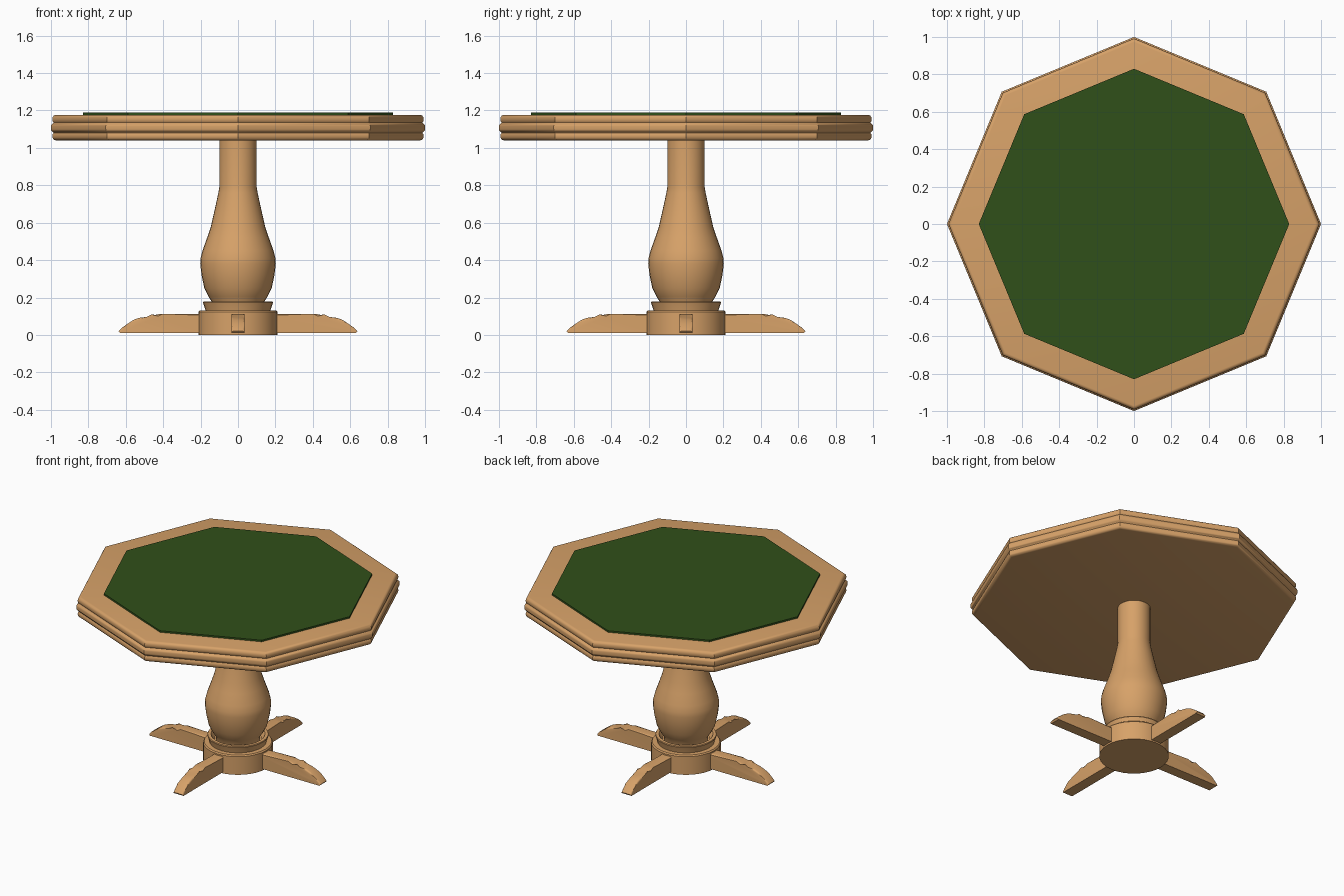
import bpy, bmesh, math

if "Cube" in bpy.data.objects:
    bpy.data.objects.remove(bpy.data.objects["Cube"])


def material(name, color):
    m = bpy.data.materials.new(name)
    m.diffuse_color = color
    m.use_nodes = True
    m.node_tree.nodes["Principled BSDF"].inputs["Base Color"].default_value = m.diffuse_color
    return m


wood = material("wood", (0.68, 0.36, 0.14, 1))
felt = material("felt", (0.03, 0.08, 0.01, 1))


def finish(bm, name, mat, angle=35):
    bmesh.ops.recalc_face_normals(bm, faces=bm.faces)
    me = bpy.data.meshes.new(name)
    bm.to_mesh(me)
    bm.free()
    me.materials.append(mat)
    ob = bpy.data.objects.new(name, me)
    bpy.context.collection.objects.link(ob)
    bpy.ops.object.select_all(action='DESELECT')
    ob.select_set(True)
    bpy.context.view_layer.objects.active = ob
    bpy.ops.object.shade_smooth_by_angle(angle=math.radians(angle))
    return ob


def lathe(name, profile, sides, mat, angle=35):
    """Revolve (radius, z) points around z and cap both ends."""
    bm = bmesh.new()
    rings = []
    for r, z in profile:
        rings.append([bm.verts.new((r * math.cos(2 * math.pi * i / sides),
                                    r * math.sin(2 * math.pi * i / sides), z))
                      for i in range(sides)])
    for a, b in zip(rings, rings[1:]):
        for i in range(sides):
            j = (i + 1) % sides
            bm.faces.new((a[i], a[j], b[j], b[i]))
    bm.faces.new(rings[0])
    bm.faces.new(rings[-1])
    return finish(bm, name, mat, angle)


def slab(r, z0, z1, c):
    """Rounded-edge slab profile from bottom to top."""
    steps = [math.pi / 2 * k / 4 for k in range(5)]
    low = [(r - c + c * math.sin(t), z0 + c - c * math.cos(t)) for t in steps]
    high = [(r - c + c * math.cos(t), z1 - c + c * math.sin(t)) for t in steps]
    return low + high


# Octagonal top: three stacked mouldings in one profile, then the felt
edge = slab(0.992, 1.04, 1.086, 0.02)[:-2] + slab(1.0, 1.086, 1.13, 0.014)[1:-1] \
    + slab(0.992, 1.13, 1.177, 0.02)[2:]
lathe("table_top", edge, 8, wood)
lathe("felt_surface", [(0.83, 1.17), (0.83, 1.188)], 8, felt)

# Turned column
lathe("column", [(0.13, 0.12), (0.135, 0.17), (0.158, 0.205), (0.18, 0.25),
                 (0.195, 0.32), (0.202, 0.38), (0.2, 0.41), (0.19, 0.45),
                 (0.165, 0.52), (0.145, 0.58), (0.12, 0.69), (0.105, 0.76),
                 (0.1, 0.79), (0.1, 1.05)], 32, wood)

# Dished collar and round hub
lathe("collar", [(0.172, 0.12), (0.175, 0.135), (0.187, 0.172), (0.185, 0.178),
                 (0.165, 0.178), (0.145, 0.145), (0.12, 0.14)], 32, wood)
lathe("hub", [(0.212, 0.0), (0.212, 0.122), (0.206, 0.13), (0.17, 0.13)], 32, wood)

# Four feet: side profile extruded to width, bevelled, turned in steps of 90 degrees
foot = [(0.15, 0.01), (0.63, 0.01), (0.638, 0.02), (0.625, 0.035), (0.59, 0.06),
        (0.56, 0.08), (0.53, 0.091), (0.49, 0.096), (0.46, 0.1), (0.43, 0.11),
        (0.40, 0.113), (0.15, 0.113)]
for k, side in enumerate(("right", "back", "left", "front")):
    bm = bmesh.new()
    w = 0.036
    a = [bm.verts.new((x, -w, z)) for x, z in foot]
    b = [bm.verts.new((x, w, z)) for x, z in foot]
    bm.faces.new(a)
    bm.faces.new(b[::-1])
    top_edges = []
    for i in range(len(foot)):
        j = (i + 1) % len(foot)
        bm.faces.new((a[i], b[i], b[j], a[j]))
        if 2 <= i < len(foot) - 1:
            top_edges += [bm.edges.get((a[i], a[j])), bm.edges.get((b[i], b[j]))]
    bmesh.ops.bevel(bm, geom=top_edges, offset=0.01, segments=3,
                    profile=0.5, affect='EDGES')
    ob = finish(bm, side + "_foot", wood)
    ob.rotation_euler.z = k * math.pi / 2
